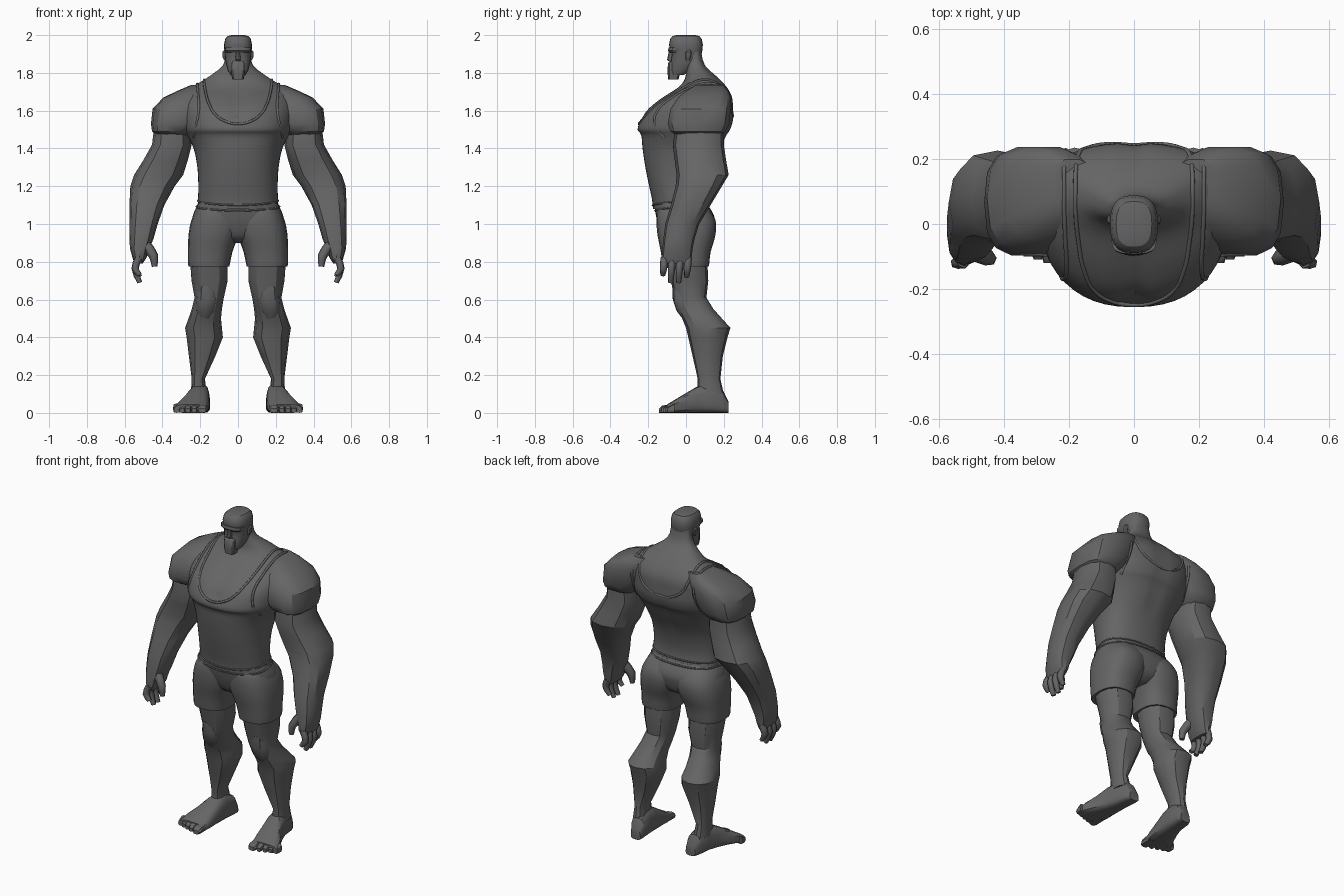
import bpy, bmesh, math
from mathutils import Vector
from mathutils.bvhtree import BVHTree

default_cube = bpy.data.objects.get("Cube")
if default_cube:
    bpy.data.objects.remove(default_cube, do_unlink=True)

grey = bpy.data.materials.new("dark_grey")
grey.use_nodes = True
grey.diffuse_color = (.13, .13, .13, 1)
grey.node_tree.nodes["Principled BSDF"].inputs["Base Color"].default_value = grey.diffuse_color

meshes = []
skin_verts, skin_faces = [], []


def smooth_rings(rings, steps):
    """Insert extra rings with Catmull-Rom interpolation."""
    result = []
    last = len(rings) - 1
    for i in range(last):
        a, b, c, d = (rings[max(0, min(last, i + k))] for k in (-1, 0, 1, 2))
        for s in range(steps):
            t = s / steps
            result.append([q + t * ((r - p) + t * ((2*p - 5*q + 4*r - o) + t * (3*(q - r) + o - p))) / 2
                           for p, q, r, o in zip(a, b, c, d)])
    return result + [rings[last]]


def loft(name, rings, sides=12, power=2.5, bias=.5, along_y=False, side=1,
         steps=1, skin=False, sculpt=None):
    """Skin rings (height, min_a, max_a, min_b, max_b) of superellipse shape."""
    bm = bmesh.new()
    loops = []
    for t, a0, a1, b0, b1 in smooth_rings(rings, steps):
        loop = []
        mid = b0 + (b1 - b0) * bias
        for k in range(sides):
            angle = math.tau * k / sides
            c, s = math.cos(angle), math.sin(angle)
            c = math.copysign(abs(c) ** (2 / power), c)
            s = math.copysign(abs(s) ** (2 / power), s)
            a = (a0 + a1) / 2 + c * (a1 - a0) / 2
            b = mid + s * ((b1 - mid) if s > 0 else (mid - b0))
            point = Vector((a * side, t, b) if along_y else (a * side, b, t))
            if sculpt:
                sculpt(point)
            loop.append(bm.verts.new(point))
        loops.append(loop)
    for low, high in zip(loops, loops[1:]):
        for k in range(sides):
            j = (k + 1) % sides
            bm.faces.new((low[k], low[j], high[j], high[k]))
    bm.faces.new(loops[0])
    bm.faces.new(loops[-1])
    bmesh.ops.recalc_face_normals(bm, faces=bm.faces)
    if skin:
        bm.verts.index_update()
        base = len(skin_verts)
        skin_verts.extend(v.co.copy() for v in bm.verts)
        skin_faces.extend([base + v.index for v in f.verts] for f in bm.faces)
    mesh = bpy.data.meshes.new(name)
    bm.to_mesh(mesh)
    bm.free()
    mesh.materials.append(grey)
    obj = bpy.data.objects.new(name, mesh)
    bpy.context.collection.objects.link(obj)
    meshes.append(obj)


def tube(name, points, depth, radii=None, cyclic=False):
    """Round tube through points."""
    curve = bpy.data.curves.new(name, "CURVE")
    curve.dimensions = "3D"
    curve.bevel_depth, curve.bevel_resolution = depth, 1
    curve.resolution_u = 5 if cyclic else 2
    curve.use_fill_caps = True
    spline = curve.splines.new("BEZIER")
    spline.bezier_points.add(len(points) - 1)
    spline.use_cyclic_u = cyclic
    for i, (bp, co) in enumerate(zip(spline.bezier_points, points)):
        bp.co = co
        bp.handle_left_type = bp.handle_right_type = "AUTO"
        bp.radius = radii[i] if radii else 1
    curve.materials.append(grey)
    bpy.context.collection.objects.link(bpy.data.objects.new(name, curve))


def chest_grooves(p):
    """Press in the line between the pecs and the upper spine."""
    near = max(0, 1 - abs(p.x) / .04)
    if 1.54 < p.z < 1.7 and p.y < 0:
        p.y += .02 * near
    if 1.3 < p.z < 1.76 and p.y > .1:
        p.y -= .008 * near


def mirrored(rows):
    return [(z, -w, w, front, back) for z, w, front, back in rows]


# Torso with neck
loft("torso", mirrored([
    (1.08, .215, -.175, .12), (1.13, .212, -.18, .105), (1.2, .21, -.195, .105),
    (1.3, .215, -.215, .13), (1.4, .235, -.23, .18), (1.47, .27, -.237, .215),
    (1.5, .285, -.256, .235), (1.55, .295, -.24, .25), (1.61, .3, -.2, .25),
    (1.67, .29, -.125, .245), (1.72, .25, -.045, .22), (1.77, .17, -.005, .175),
    (1.84, .08, .0, .1), (1.92, .062, .0, .08)]),
    sides=48, power=2.3, bias=.58, steps=3, skin=True, sculpt=chest_grooves)

# Seat of the shorts
loft("shorts_seat", mirrored([
    (.9, .06, -.07, .08), (.93, .14, -.115, .125), (.98, .23, -.14, .145),
    (1.04, .24, -.158, .15), (1.11, .21, -.17, .11)]),
    sides=32, steps=3, skin=True)

# Head, face and beard
loft("head", mirrored([
    (1.79, .042, -.08, -.01), (1.815, .055, -.084, .035), (1.86, .066, -.08, .07),
    (1.9, .07, -.076, .083), (1.925, .073, -.086, .088), (1.95, .074, -.09, .089),
    (1.98, .068, -.084, .083), (1.995, .055, -.07, .07), (2, .035, -.05, .05)]),
    sides=20, power=2.6)
loft("beard", mirrored([(1.765, .03, -.094, -.04), (1.8, .037, -.098, -.03),
                        (1.85, .036, -.096, -.03), (1.862, .028, -.088, -.03)]),
     sides=12, power=4)
loft("nose", mirrored([(1.862, .012, -.092, -.05), (1.87, .015, -.1, -.05),
                       (1.92, .009, -.09, -.05)]), sides=8, power=3)
loft("brow", mirrored([(1.908, .06, -.086, .0), (1.918, .068, -.095, .0),
                       (1.935, .07, -.092, .0)]), sides=16, power=3)

# Arms, legs and feet, built once per side
for side, word in ((1, "left"), (-1, "right")):
    loft(word + "_ear", [(1.865, .055, .072, .0, .018), (1.885, .055, .083, -.004, .026),
                         (1.91, .055, .083, -.002, .03), (1.92, .055, .075, .005, .026)],
         sides=8, side=side)
    loft(word + "_shoulder", [
        (1.46, .27, .42, -.03, .16), (1.49, .24, .455, -.085, .21), (1.53, .2, .461, -.1, .232),
        (1.61, .16, .452, -.085, .24), (1.67, .15, .395, -.045, .24), (1.705, .14, .32, .0, .225),
        (1.735, .13, .25, .05, .2)], sides=14, power=2.9, side=side, skin=True)
    loft(word + "_arm_and_hand", [
        (1.55, .26, .44, -.05, .2), (1.42, .245, .455, -.07, .2), (1.34, .265, .5, -.06, .212),
        (1.26, .29, .55, -.05, .226), (1.2, .335, .57, -.055, .19), (1.1, .39, .575, -.08, .13),
        (1, .425, .575, -.11, .07), (.92, .448, .575, -.12, .045), (.87, .468, .572, -.125, .035),
        (.82, .485, .558, -.13, .03), (.79, .505, .548, -.125, .025)],
        sides=12, power=2.5, side=side)

    # Curled fingers and thumb
    for i, tip in enumerate((.73, .69, .69, .72)):
        y = -.115 + i * .042
        tube(f"{word}_finger_{i + 1}", [(side * .525, y, .82), (side * .545, y - .004, .765),
             (side * .52, y - .008, tip)], .021, (1, .95, .65))
    tube(word + "_thumb", [(side * .49, -.085, .89), (side * .447, -.105, .83),
         (side * .442, -.108, .775)], .025, (1.2, 1, .6))

    loft(word + "_shorts_leg", [
        (.775, .045, .262, -.122, .12), (.79, .043, .264, -.125, .123),
        (.85, .03, .265, -.133, .13), (.9, .012, .264, -.143, .145), (.95, -.01, .261, -.152, .157),
        (1.02, -.02, .247, -.157, .157), (1.08, .0, .215, -.15, .12), (1.12, .03, .17, -.12, .08)],
        sides=20, side=side, steps=2)
    loft(word + "_leg", [
        (.82, .055, .255, -.11, .112), (.7, .055, .246, -.08, .118), (.61, .075, .23, -.062, .108),
        (.55, .085, .245, -.045, .145), (.5, .09, .262, -.02, .19), (.45, .085, .28, .0, .235),
        (.4, .08, .272, .012, .22), (.3, .12, .26, .035, .195), (.18, .175, .245, .062, .182),
        (.1, .165, .25, .06, .2)], sides=12, power=2.3, side=side)
    loft(word + "_knee", [(.49, .145, .2, -.012, .06), (.54, .115, .228, -.05, .06),
                          (.6, .1, .225, -.07, .06), (.67, .11, .215, -.073, .06)],
         sides=12, power=2.3, side=side)
    loft(word + "_foot", [
        (.225, .155, .22, 0, .06), (.195, .147, .238, 0, .12), (.12, .15, .25, 0, .155),
        (.06, .15, .27, 0, .14), (0, .152, .295, 0, .105), (-.05, .155, .325, 0, .075),
        (-.1, .165, .34, 0, .045)],
        sides=16, power=3, bias=.3, along_y=True, side=side)

    # Toes, big toe on the inside
    for i in range(5):
        x = (.19, .232, .265, .296, .326)[i]
        w = .028 if i == 0 else .018
        tip = -.142 + .011 * i
        loft(f"{word}_toe_{i + 1}", [(tip, x - w * .7, x + w * .7, 0, .024),
             (tip + .015, x - w, x + w, 0, .038), (-.06, x - w, x + w, 0, .05)],
             sides=8, power=3, along_y=True, side=side)

# Raised seams of the vest, laid on the body surface
body = BVHTree.FromPolygons(skin_verts, skin_faces)


def snap(origin, direction):
    hit = body.ray_cast(Vector(origin), Vector(direction))[0]
    return [hit] if hit else []


def strap(front, top, back):
    path = []
    for x, z in front:
        path += snap((x, -1, z), (0, 1, 0))
    for x, y in top:
        path += snap((x, y, 3), (0, 0, -1))
    for x, z in back:
        path += snap((x, 1, z), (0, -1, 0))
    return path


def flip(points):
    return [Vector((-p.x, p.y, p.z)) for p in points]


neck = strap([(0, 1.53), (.07, 1.545), (.12, 1.58), (.155, 1.64), (.17, 1.69)],
             [(.18, .04), (.18, .1), (.18, .15)],
             [(.17, 1.69), (.145, 1.63), (.08, 1.58), (0, 1.565)])
tube("neckline_seam", neck + flip(neck[1:-1])[::-1], .007, cyclic=True)
armhole = strap([(.235, 1.46), (.22, 1.53), (.207, 1.61), (.21, 1.67)],
                [(.215, .05), (.215, .12), (.215, .17)],
                [(.21, 1.66), (.215, 1.58), (.225, 1.48)])
tube("left_armhole_seam", armhole, .007)
tube("right_armhole_seam", flip(armhole), .007)

# Hem of the vest and waistband line
for name, level in (("vest_hem", 1.125), ("waistband_seam", 1.095)):
    loop = []
    for k in range(24):
        a = math.tau * k / 24
        c, s = math.cos(a), math.sin(a)
        loop += snap((c, s, level - .025 * max(0, -s)), (-c, -s, 0))
    tube(name, loop, .005, cyclic=True)

# Soft shading with crisp creases
bpy.ops.object.select_all(action="DESELECT")
for obj in meshes:
    obj.select_set(True)
bpy.context.view_layer.objects.active = meshes[0]
bpy.ops.object.shade_smooth_by_angle(angle=math.radians(32))
